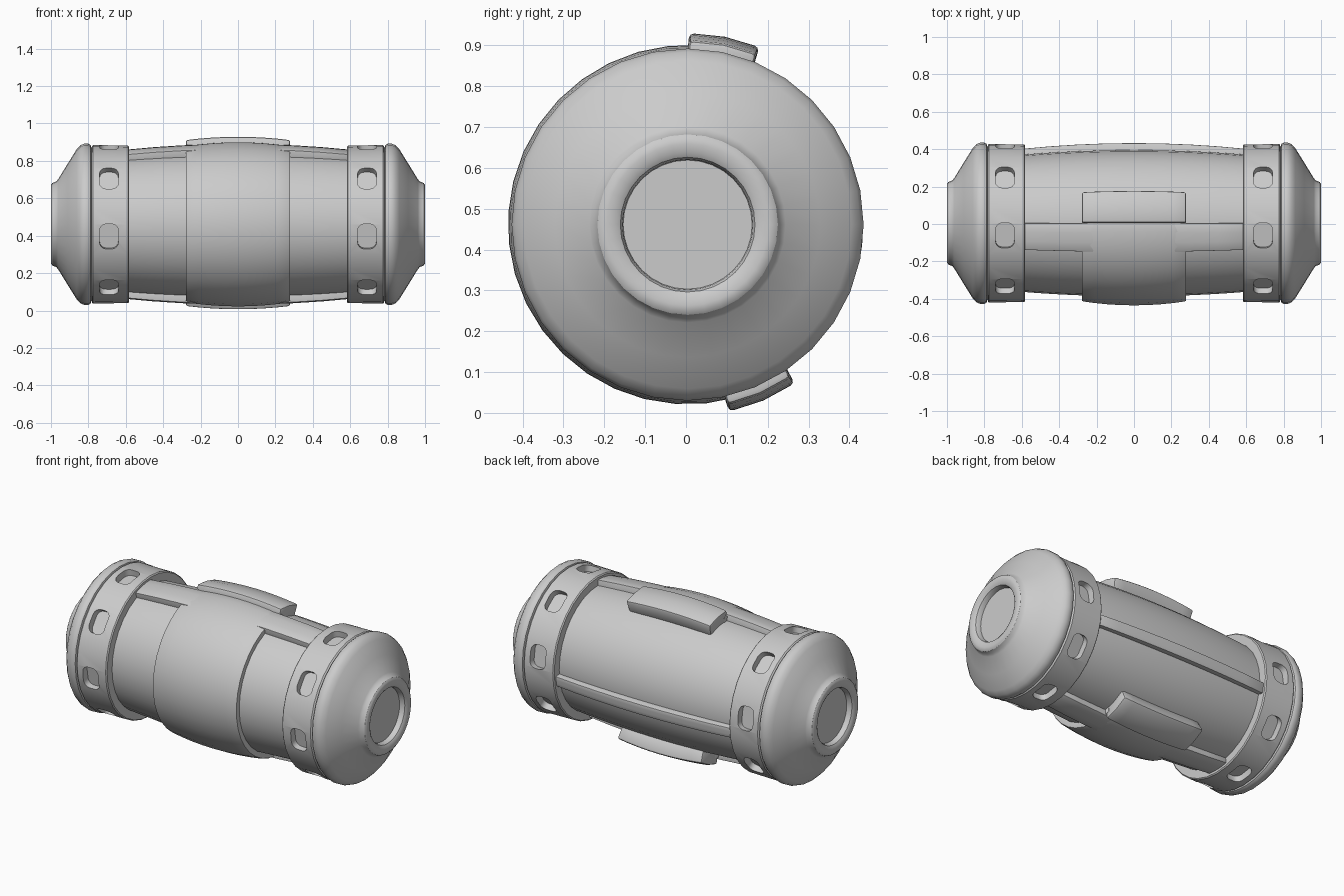
import bpy, bmesh
from math import sin, cos, radians, pi
from mathutils import Matrix, Vector

if "Cube" in bpy.data.objects:
    bpy.data.objects.remove(bpy.data.objects["Cube"])

CY, CZ = 0.004, 0.461   # barrel axis, running along x
SEG = 32


def finish(obj, angle=32):
    """Apply modifiers and smooth the soft edges."""
    bpy.ops.object.select_all(action='DESELECT')
    obj.select_set(True)
    bpy.context.view_layer.objects.active = obj
    bpy.ops.object.convert(target='MESH')
    bpy.ops.object.shade_smooth_by_angle(angle=radians(angle))


def to_object(bm, name):
    mesh = bpy.data.meshes.new(name)
    bm.to_mesh(mesh)
    bm.free()
    obj = bpy.data.objects.new(name, mesh)
    bpy.context.collection.objects.link(obj)
    return obj


def on_axis(x, r, a):
    return Vector((x, CY + r * cos(a), CZ + r * sin(a)))


def revolve(name, profile, closed=False):
    """Spin an (x, radius) profile around the barrel axis."""
    bm = bmesh.new()
    rings = [[bm.verts.new(on_axis(x, r, 2 * pi * k / SEG)) for k in range(SEG)]
             for x, r in profile]
    pairs = list(zip(rings, rings[1:]))
    if closed:
        pairs.append((rings[-1], rings[0]))
    else:
        bm.faces.new(rings[0])
        bm.faces.new(rings[-1])
    for a, b in pairs:
        for k in range(SEG):
            n = (k + 1) % SEG
            bm.faces.new((a[k], a[n], b[n], b[k]))
    bmesh.ops.recalc_face_normals(bm, faces=bm.faces)
    return to_object(bm, name)


def curved_plate(name, a0, a1, r_mid, drop, half, thick, steps, bevel):
    """Plate following the bulging barrel between two angles (degrees)."""
    bm = bmesh.new()
    nx = 8
    grid = []
    for i in range(nx + 1):
        t = 2 * i / nx - 1
        grid.append([bm.verts.new(on_axis(t * half, r_mid - drop * t * t,
                                          radians(a0 + (a1 - a0) * j / steps)))
                     for j in range(steps + 1)])
    for i in range(nx):
        for j in range(steps):
            bm.faces.new((grid[i][j], grid[i][j + 1], grid[i + 1][j + 1], grid[i + 1][j]))
    obj = to_object(bm, name)
    solid = obj.modifiers.new("thickness", 'SOLIDIFY')
    solid.thickness, solid.offset = thick, -1
    bev = obj.modifiers.new("bevel", 'BEVEL')
    bev.width, bev.segments = bevel, 2
    bev.limit_method, bev.angle_limit = 'ANGLE', radians(40)
    finish(obj)
    return obj


# Inner barrel, bulging slightly in the middle
ts = [i / 6 - 1 for i in range(13)]
finish(revolve("barrel_body", [(0.62 * t, 0.391 - 0.026 * t * t) for t in ts]))

# Raised strips along the barrel
for name, a0, a1 in (("top_strip", 90, 111), ("bottom_strip", 261, 282),
                     ("back_strip", -13, -4)):
    curved_plate(name, a0, a1, 0.43, 0.031, 0.6, 0.08, 3, 0.004)

# Wrap-around cover with a thick tab at each end
curved_plate("front_cover", 86, 286, 0.440, 0.022, 0.28, 0.07, 20, 0.008)
curved_plate("top_tab", 68, 89.5, 0.469, 0.018, 0.28, 0.085, 2, 0.012)
curved_plate("bottom_tab", 282.5, 304, 0.469, 0.018, 0.28, 0.085, 2, 0.012)

# Half profiles for the end pieces
cap = [(0.76, 0.405), (0.783, 0.405), (0.788, 0.424), (0.80, 0.431), (0.822, 0.431),
       (0.842, 0.423), (0.862, 0.402), (0.91, 0.325), (0.962, 0.24), (0.972, 0.229),
       (0.992, 0.221), (0.999, 0.211), (1.0, 0.198), (0.998, 0.178),
       (0.99, 0.165), (0.978, 0.16), (0.96, 0.158)]
band = [(0.582, 0.34), (0.582, 0.415), (0.588, 0.421), (0.775, 0.424),
        (0.781, 0.418), (0.785, 0.40), (0.785, 0.34)]

for s, side in ((1, "right"), (-1, "left")):
    finish(revolve(side + "_end_cap", [(s * x, r) for x, r in cap]))
    ring = revolve(side + "_window_band", [(s * x, r) for x, r in band], closed=True)

    # Eight rounded pockets around the band
    bm = bmesh.new()
    for k in range(8):
        part = bmesh.new()
        bmesh.ops.create_cube(part, size=1)
        bmesh.ops.scale(part, vec=(0.1, 0.09, 0.136), verts=part.verts)
        edges = [e for e in part.edges
                 if abs(e.verts[0].co.y - e.verts[1].co.y) > 0.05]
        bmesh.ops.bevel(part, geom=edges, offset=0.036, segments=4, profile=0.5,
                        affect='EDGES')
        place = (Matrix.Translation((s * 0.69, CY, CZ))
                 @ Matrix.Rotation(radians(9 + 45 * k), 4, 'X')
                 @ Matrix.Translation((0, 0.425, 0)))
        bmesh.ops.transform(part, matrix=place, verts=part.verts)
        tmp = bpy.data.meshes.new("pocket")
        part.to_mesh(tmp)
        part.free()
        bm.from_mesh(tmp)
        bpy.data.meshes.remove(tmp)
    bmesh.ops.recalc_face_normals(bm, faces=bm.faces)
    cutter = to_object(bm, side + "_pocket_cutter")
    cutter.hide_render = True
    cut = ring.modifiers.new("pockets", 'BOOLEAN')
    cut.object, cut.operation, cut.solver = cutter, 'DIFFERENCE', 'EXACT'
    finish(ring)
    bpy.data.objects.remove(cutter, do_unlink=True)
